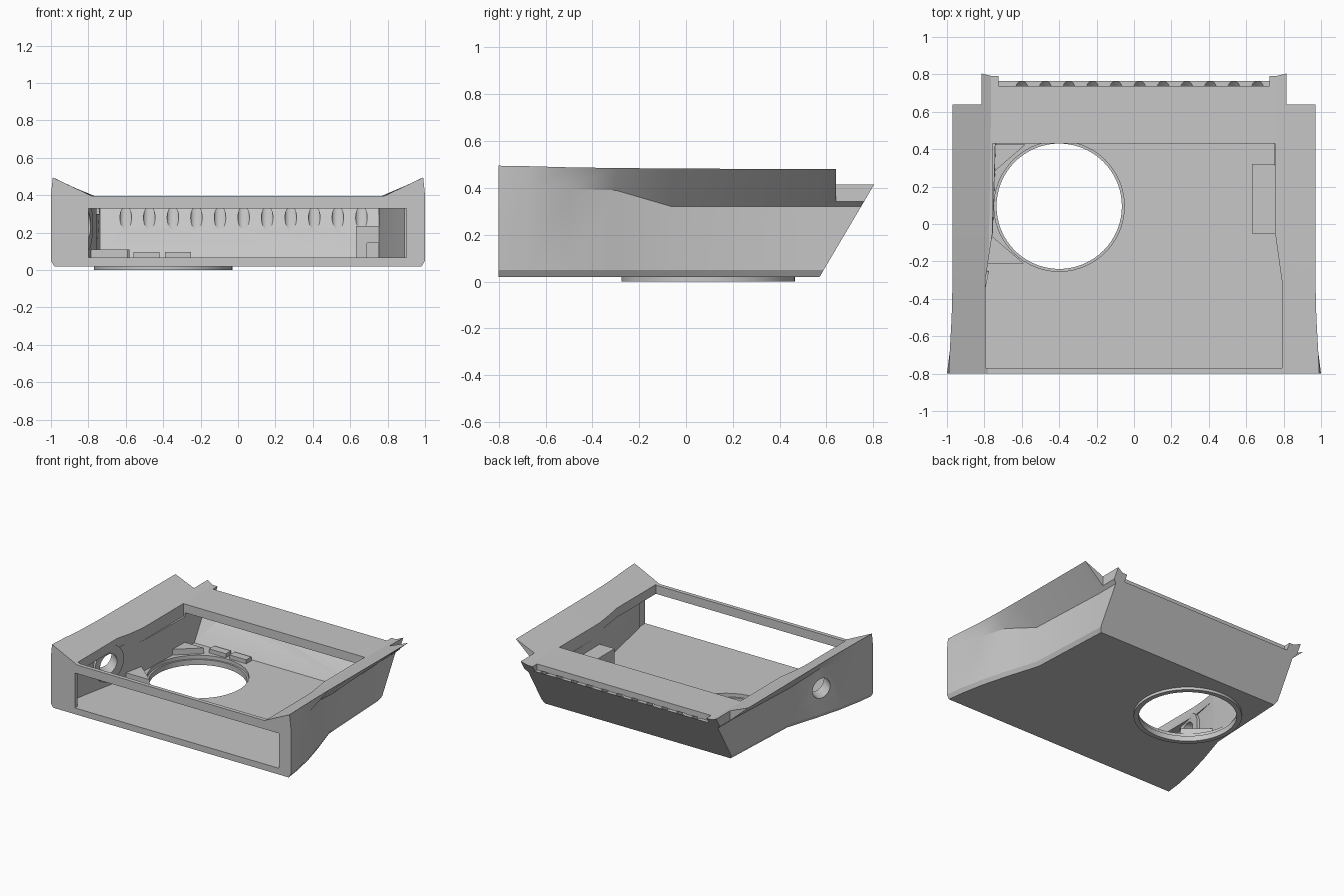
import bpy, bmesh, math
from mathutils import Vector

cube = bpy.data.objects.get("Cube")
if cube:
    bpy.data.objects.remove(cube, do_unlink=True)

grey = bpy.data.materials.new("plain_grey")
grey.use_nodes = True
colour = (0.57, 0.57, 0.57, 1)
grey.diffuse_color = colour
grey.node_tree.nodes["Principled BSDF"].inputs["Base Color"].default_value = colour


def make(name, bm):
    bmesh.ops.recalc_face_normals(bm, faces=bm.faces)
    mesh = bpy.data.meshes.new(name)
    bm.to_mesh(mesh)
    bm.free()
    mesh.materials.append(grey)
    ob = bpy.data.objects.new(name, mesh)
    bpy.context.scene.collection.objects.link(ob)
    return ob


def loft(name, rings):
    """Closed solid through matching rings of points."""
    bm = bmesh.new()
    rows = [[bm.verts.new(p) for p in ring] for ring in rings]
    n = len(rows[0])
    for a, b in zip(rows, rows[1:]):
        for i in range(n):
            j = (i + 1) % n
            bm.faces.new((a[i], a[j], b[j], b[i]))
    bm.faces.new(rows[0])
    bm.faces.new(rows[-1])
    return make(name, bm)


def prism(name, outline, z0, z1, top=None):
    return loft(name, [[(x, y, z0) for x, y in outline],
                       [(x, y, z1) for x, y in (top or outline)]])


def box(name, x0, x1, y0, y1, z0, z1):
    return prism(name, [(x0, y0), (x1, y0), (x1, y1), (x0, y1)], z0, z1)


def circle(x, y, radius, sides=24):
    turns = [2 * math.pi * i / sides for i in range(sides)]
    return [(x + radius * math.cos(a), y + radius * math.sin(a)) for a in turns]


def cylinder(name, start, end, radius, sides=64):
    start, end = Vector(start), Vector(end)
    axis = end - start
    bm = bmesh.new()
    bmesh.ops.create_cone(bm, cap_ends=True, segments=sides, radius1=radius,
                          radius2=radius, depth=axis.length)
    bm.transform(axis.to_track_quat('Z', 'Y').to_matrix().to_4x4())
    bmesh.ops.translate(bm, verts=bm.verts, vec=(start + end) / 2)
    return make(name, bm)


def combine(target, tool, operation='DIFFERENCE'):
    mod = target.modifiers.new("combine", 'BOOLEAN')
    mod.operation = operation
    mod.solver = 'EXACT'
    mod.object = tool
    tool.hide_render = True
    bpy.context.view_layer.objects.active = target
    bpy.ops.object.modifier_apply(modifier=mod.name)
    bpy.data.objects.remove(tool, do_unlink=True)


# Outer shell: y, wall x, crease height, wing edge x, wing edge height, valley x
stations = [(-0.8, 1.0, 0.40, 0.99, 0.495, 0.78),
            (-0.68, 0.985, 0.40, 0.985, 0.493, 0.78),
            (-0.5, 0.95, 0.395, 0.975, 0.488, 0.78),
            (-0.3, 0.895, 0.39, 0.97, 0.485, 0.78),
            (-0.06, 0.82, 0.32, 0.97, 0.483, 0.775),
            (0.57, 0.79, 0.32, 0.97, 0.48, 0.765),
            (0.9, 0.79, 0.32, 0.97, 0.48, 0.765)]
rings = []
for y, xw, zc, xe, ze, xv in stations:
    half = [(xw - 0.018, 0.02), (xw, 0.05), (xw, zc), (xe, ze), (xv, 0.395)]
    rings.append([(x, y, z) for x, z in half]
                 + [(-x, y, z) for x, z in reversed(half)])
body = loft("housing", rings)

# Sloping back and stepped rear corners
slope = 0.59
combine(body, prism("back_cut", [(-2, 0.5), (2, 0.5), (2, 2), (-2, 2)], -0.1, 0.8,
                    [(-2, 0.5 + 0.9 * slope), (2, 0.5 + 0.9 * slope), (2, 2), (-2, 2)]))
for s in (-1, 1):
    combine(body, box("corner_cut", min(s * 0.815, s * 1.2), max(s * 0.815, s * 1.2),
                      0.64, 1.2, -0.1, 1))

# Low ledge behind the rear deck
combine(body, box("ledge_cut", -0.725, 0.725, 0.738, 1.2, 0.35, 1))

# Round collar beneath the floor
hole_x, hole_y = -0.4, 0.095
combine(body, cylinder("collar", (hole_x, hole_y, 0), (hole_x, hole_y, 0.05), 0.37, 96), 'UNION')

# Inner chamber, top opening and front window
front = [(-0.755, -0.05), (-0.9, -0.77), (0.9, -0.77), (0.755, -0.05)]
combine(body, prism("chamber_cut", front + [(0.75, 0.53), (-0.735, 0.53)], 0.067, 0.33,
                    front + [(0.75, 0.685), (-0.735, 0.685)]))
combine(body, prism("opening_cut",
                    [(-0.795, -0.77), (0.79, -0.77), (0.79, -0.3), (0.755, -0.05),
                     (0.755, 0.43), (-0.757, 0.43), (-0.757, -0.05), (-0.795, -0.3)], 0.3, 0.7))
combine(body, box("window_cut", -0.8, 0.9, -0.9, -0.72, 0.067, 0.33))

# Large floor hole with a shallow step
combine(body, cylinder("floor_hole", (hole_x, hole_y, -0.1), (hole_x, hole_y, 0.12), 0.335, 96))
combine(body, cylinder("floor_step", (hole_x, hole_y, 0.04), (hole_x, hole_y, 0.1), 0.348, 96))

# Row of slanted vents rising from the inner back wall to the ledge
for i in range(11):
    x = -0.6 + 0.126 * i
    combine(body, prism("vent", circle(x, 0.569, 0.031), 0.2, 0.352,
                        circle(x, 0.735, 0.031)))

# Side port with a raised ring on the inside of the wall
port = Vector((-0.822, -0.38, 0.24))
wall_out = Vector((-0.98, 0.2, 0))
bore = Vector((-0.82, 0.57, 0))
combine(body, cylinder("port_ring", port + wall_out * 0.03, port - wall_out * 0.02, 0.135), 'UNION')
combine(body, cylinder("port_hole", port + bore * 0.35, port - bore * 0.1, 0.073))

parts = [body]

# Corner gussets and small stops on the floor
parts.append(prism("rear_gusset", [(-0.77, 0.425), (-0.58, 0.425), (-0.77, 0.26)], 0.06, 0.11))
parts.append(prism("front_gusset", [(-0.79, -0.21), (-0.59, -0.21), (-0.765, -0.06)], 0.06, 0.11))
for x in (-0.49, -0.32):
    parts.append(box("floor_stop", x - 0.07, x + 0.07, 0.455, 0.515, 0.06, 0.097))

# Bracket on the left wall
bracket = box("wall_bracket", 0.63, 0.77, -0.05, 0.32, 0.06, 0.235)
combine(bracket, box("bracket_notch", 0.69, 0.752, -0.1, 0.25, 0.068, 0.145))
parts.append(bracket)

for ob in parts:
    bpy.ops.object.select_all(action='DESELECT')
    ob.select_set(True)
    bpy.context.view_layer.objects.active = ob
    bpy.ops.object.shade_smooth_by_angle(angle=math.radians(22))
